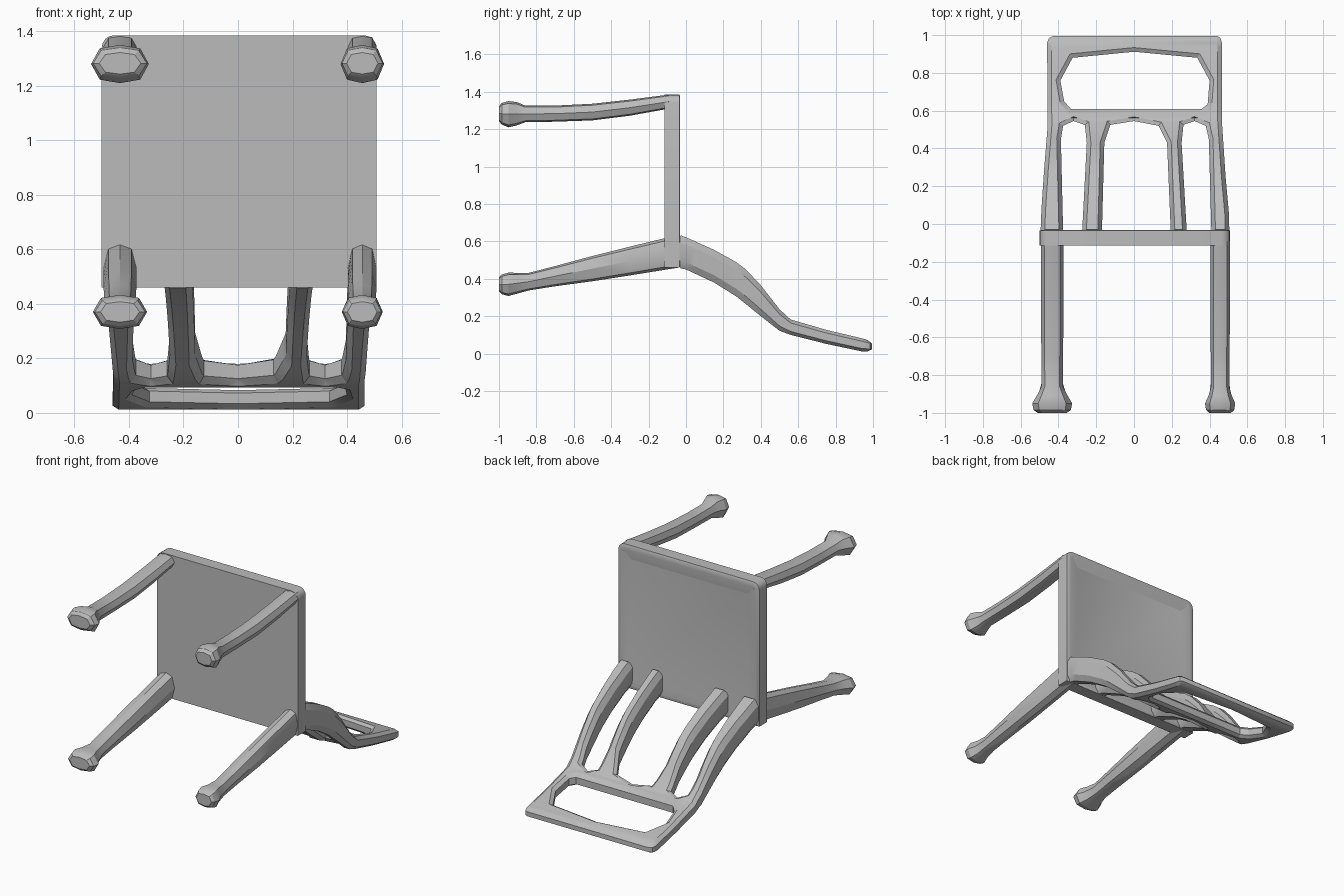
import bpy, bmesh, math

if "Cube" in bpy.data.objects:
    bpy.data.objects.remove(bpy.data.objects["Cube"])

grey = bpy.data.materials.new("warm_grey")
grey.diffuse_color = (0.5, 0.5, 0.5, 1)
grey.use_nodes = True
grey.node_tree.nodes["Principled BSDF"].inputs["Base Color"].default_value = grey.diffuse_color


def finish(bm, name, angle=30):
    """Turn a bmesh into a named, smooth-shaded object."""
    bmesh.ops.recalc_face_normals(bm, faces=bm.faces)
    me = bpy.data.meshes.new(name)
    bm.to_mesh(me)
    bm.free()
    me.materials.append(grey)
    ob = bpy.data.objects.new(name, me)
    bpy.context.collection.objects.link(ob)
    bpy.ops.object.select_all(action='DESELECT')
    ob.select_set(True)
    bpy.context.view_layer.objects.active = ob
    bpy.ops.object.shade_smooth_by_angle(angle=math.radians(angle))
    return ob


def lerp_table(table, y):
    """Interpolate (y, low, high) rows."""
    if y <= table[0][0]:
        return table[0][1:]
    for a, b in zip(table, table[1:]):
        if y <= b[0]:
            t = (y - a[0]) / (b[0] - a[0])
            return tuple(p + (q - p) * t for p, q in zip(a[1:], b[1:]))
    return table[-1][1:]


# Seat: slab with two rounded corners and a slightly dished face
R = 0.045
outline = [(-0.5, 0.46), (0.508, 0.46)]
for cx, start in ((0.508 - R, 0), (-0.5 + R, 90)):
    for i in range(5):
        a = math.radians(start + i * 22.5)
        outline.append((cx + R * math.cos(a), 1.385 - R + R * math.sin(a)))
bm = bmesh.new()
under = bm.faces.new([bm.verts.new((x, -0.115, z)) for x, z in outline])
ext = bmesh.ops.extrude_face_region(bm, geom=[under], use_keep_orig=True)
top = [f for f in ext["geom"] if isinstance(f, bmesh.types.BMFace)][0]
bmesh.ops.translate(bm, vec=(0, 0.08, 0), verts=top.verts)
bmesh.ops.recalc_face_normals(bm, faces=bm.faces)
for thick, depth in ((0.012, 0.004), (0.02, 0.0), (0.06, -0.008)):
    bmesh.ops.inset_region(bm, faces=[top], thickness=thick, depth=depth)
finish(bm, "seat", 35)

# Legs: octagonal lofts, rows are (y, low z, high z, half width factor)
SECTION = [(1, 0), (.7, .82), (0, 1), (-.7, .82), (-1, 0), (-.7, -.82), (0, -1), (.7, -.82)]
FRONT = [(-0.09, 1.31, 1.385), (-0.3, 1.272, 1.358), (-0.5, 1.247, 1.336),
         (-0.7, 1.24, 1.326), (-0.86, 1.237, 1.326), (-0.905, 1.22, 1.345),
         (-0.95, 1.21, 1.35), (-0.985, 1.225, 1.34), (-1.0, 1.243, 1.322)]
REAR = [(-0.04, 0.46, 0.635), (-0.3, 0.418, 0.572), (-0.5, 0.387, 0.522),
        (-0.7, 0.36, 0.468), (-0.84, 0.338, 0.432), (-0.905, 0.32, 0.432),
        (-0.95, 0.308, 0.433), (-0.985, 0.318, 0.422), (-1.0, 0.333, 0.408)]


def leg(name, rows, cx, half, foot):
    widths = [half] * 3 + [half * 0.95, half * 0.93] + [foot * k for k in (0.75, 1, 0.93, 0.72)]
    bm = bmesh.new()
    rings = []
    for (y, lo, hi), w in zip(rows, widths):
        rings.append([bm.verts.new((cx + w * u, y, (lo + hi) / 2 + (hi - lo) / 2 * v))
                      for u, v in SECTION])
    for a, b in zip(rings, rings[1:]):
        for i in range(8):
            j = (i + 1) % 8
            bm.faces.new((a[i], a[j], b[j], b[i]))
    bm.faces.new(rings[0])
    bm.faces.new(rings[-1])
    finish(bm, name, 28)


for side, cx, half, foot in (("left", -0.433, 0.06, 0.106), ("right", 0.456, 0.052, 0.08)):
    leg("front_leg_" + side, FRONT, cx, half, foot)
    leg("rear_leg_" + side, REAR, cx, half, foot * 0.94)

# Backrest: flat chamfered outline with slots, bent along the side profile
BACK = [(-0.05, -0.06), (-0.5, 0)]
outer = [(-.495, -.05), (-.49, .08), (-.475, .3), (-.457, .52), (-.46, .96), (-.45, .985),
         (-.43, .995), (.44, .995), (.458, .985), (.465, .96), (.465, .55), (.485, .25),
         (.503, .05), (.505, -.05),
         (.41, -.05), (.396, .45), (.38, .52), (.32, .545), (.262, .525), (.252, .43), (.28, -.05),
         (.195, -.05), (.175, .43), (.13, .52), (0, .545), (-.125, .525), (-.157, .43), (-.17, -.05),
         (-.275, -.05), (-.25, .43), (-.26, .525), (-.32, .545), (-.375, .52), (-.387, .45), (-.375, -.05)]
hole = [(-.39, .76), (-.325, .88), (0, .912), (.335, .88), (.4, .76), (.39, .635),
        (.36, .61), (-.335, .61), (-.37, .65)]
PROFILE = [(-.05, .46, .64), (.0, .45, .622), (.15, .38, .555), (.27, .305, .488),
           (.32, .265, .45), (.4, .2, .365), (.5, .122, .237), (.56, .1, .182),
           (.75, .052, .127), (.94, .012, .082), (.995, .012, .065)]
CH = 0.022
cu = bpy.data.curves.new("back_outline", 'CURVE')
cu.dimensions = '2D'
cu.fill_mode = 'BOTH'
cu.extrude = 0.5 - 0.28
cu.bevel_depth = 0.28
cu.bevel_resolution = 0
cu.bevel_depth = CH
cu.offset = -CH
for pts in (outer, hole):
    sp = cu.splines.new('POLY')
    sp.points.add(len(pts) - 1)
    for p, (x, y) in zip(sp.points, pts):
        p.co = (x, y, 0, 1)
    sp.use_cyclic_u = True
helper = bpy.data.objects.new("back_outline", cu)
bpy.context.collection.objects.link(helper)
bpy.context.view_layer.update()
flat = bpy.data.meshes.new_from_object(helper.evaluated_get(bpy.context.evaluated_depsgraph_get()))
bpy.data.objects.remove(helper)
bm = bmesh.new()
bm.from_mesh(flat)
bmesh.ops.remove_doubles(bm, verts=bm.verts, dist=0.0005)
for y in (0, .08, .15, .21, .27, .32, .36, .4, .45, .5, .56, .65, .75, .85, .94):
    bmesh.ops.bisect_plane(bm, geom=bm.verts[:] + bm.edges[:] + bm.faces[:],
                           plane_co=(0, y, 0), plane_no=(0, 1, 0), dist=0.0005)
full = max(v.co.z for v in bm.verts)
for v in bm.verts:
    lo, hi = lerp_table(PROFILE, v.co.y)
    # Flat caps sit on the profile, the side walls are pulled in for the chamfer
    t = 1 if abs(v.co.z) > full - 0.001 else 0.55
    v.co.z = (lo + hi) / 2 + math.copysign(t * (hi - lo) / 2, v.co.z)
finish(bm, "backrest", 30)
